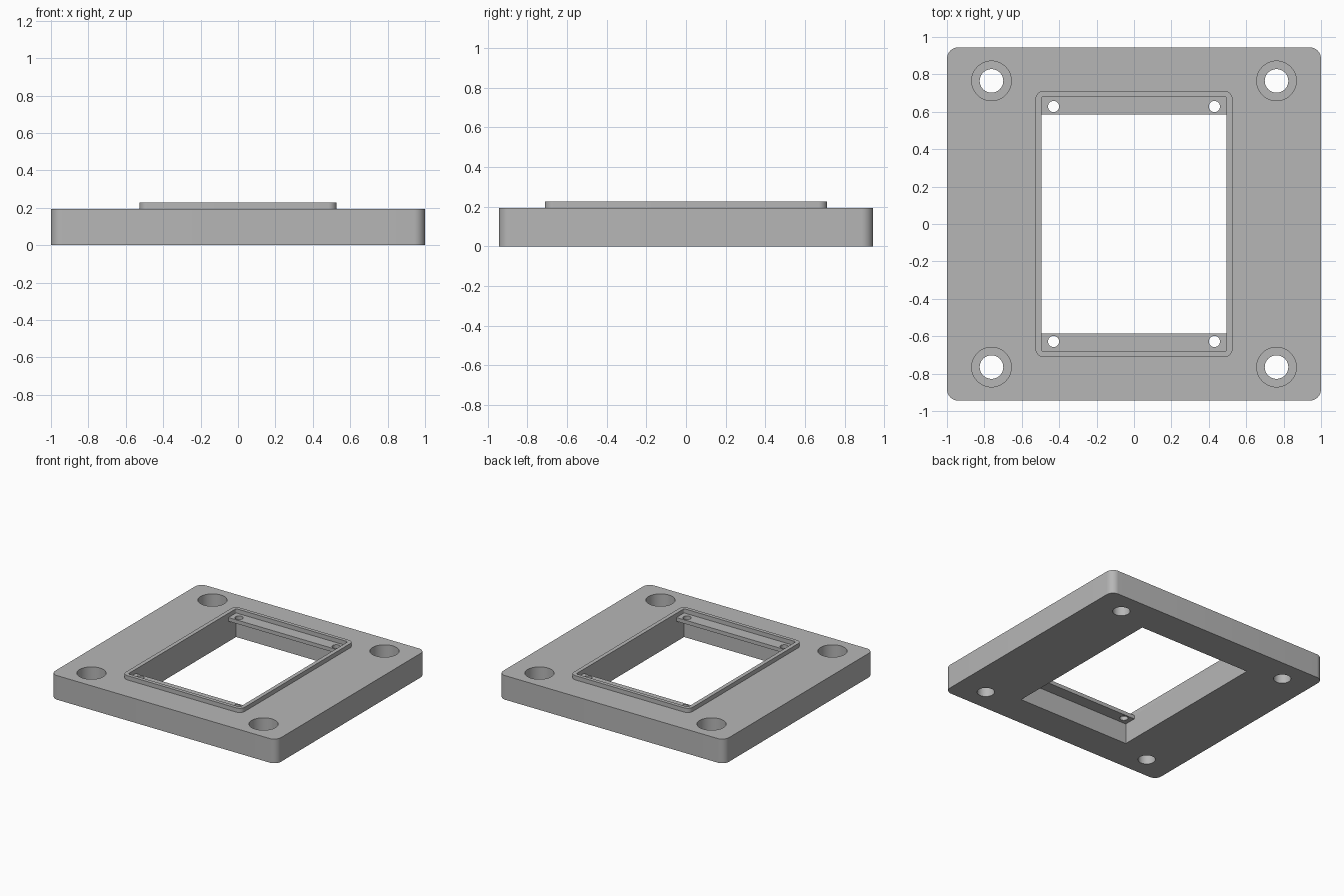
import bpy, bmesh
from math import sin, cos, pi, radians

default = bpy.data.objects.get("Cube")
if default:
    bpy.data.objects.remove(default, do_unlink=True)

grey = bpy.data.materials.new("plain grey")
grey.use_nodes = True
grey.diffuse_color = (0.47, 0.47, 0.47, 1)
grey.node_tree.nodes["Principled BSDF"].inputs["Base Color"].default_value = grey.diffuse_color

PLATE_TOP, LIP_TOP = 0.193, 0.227
OPEN_X, OPEN_Y = 0.495, 0.683


def rounded_rect(hx, hy, r=0, steps=10, cx=0, cy=0):
    """Outline of a rectangle with half sizes hx, hy and corner radius r."""
    if r == 0:
        return [(cx + sx * hx, cy + sy * hy) for sx, sy in ((1, 1), (-1, 1), (-1, -1), (1, -1))]
    points = []
    for corner, (sx, sy) in enumerate(((1, 1), (-1, 1), (-1, -1), (1, -1))):
        for i in range(steps + 1):
            a = (corner + i / steps) * pi / 2
            points.append((cx + sx * (hx - r) + r * cos(a), cy + sy * (hy - r) + r * sin(a)))
    return points


def circle(cx, cy, r, sides=48):
    return [(cx + r * cos(2 * pi * i / sides), cy + r * sin(2 * pi * i / sides)) for i in range(sides)]


def prism(name, outline, z0, z1):
    """Extrude a flat outline from z0 to z1."""
    bm = bmesh.new()
    face = bm.faces.new([bm.verts.new((x, y, z0)) for x, y in outline])
    top = bmesh.ops.extrude_face_region(bm, geom=[face])["geom"]
    bmesh.ops.translate(bm, vec=(0, 0, z1 - z0),
                        verts=[v for v in top if isinstance(v, bmesh.types.BMVert)])
    bmesh.ops.recalc_face_normals(bm, faces=bm.faces)
    mesh = bpy.data.meshes.new(name)
    bm.to_mesh(mesh)
    bm.free()
    mesh.materials.append(grey)
    obj = bpy.data.objects.new(name, mesh)
    bpy.context.collection.objects.link(obj)
    return obj


def activate(obj):
    bpy.ops.object.select_all(action='DESELECT')
    obj.select_set(True)
    bpy.context.view_layer.objects.active = obj


def cut(obj, outline, z0, z1):
    """Subtract an extruded outline from the object."""
    cutter = prism("cutter", outline, z0, z1)
    cutter.hide_render = True
    mod = obj.modifiers.new("cut", 'BOOLEAN')
    mod.operation, mod.solver, mod.object = 'DIFFERENCE', 'EXACT', cutter
    activate(obj)
    bpy.ops.object.modifier_apply(modifier=mod.name)
    bpy.data.objects.remove(cutter, do_unlink=True)


def finish(obj):
    activate(obj)
    bpy.ops.object.shade_smooth_by_angle(angle=radians(30))


# Base plate with a window and four counterbored mounting holes
plate = prism("base_plate", rounded_rect(1, 0.944, 0.06), 0, PLATE_TOP)
cut(plate, rounded_rect(OPEN_X, OPEN_Y), -0.1, 0.4)
for sx in (-1, 1):
    for sy in (-1, 1):
        x, y = sx * 0.762, sy * 0.765
        cut(plate, circle(x, y, 0.063), -0.1, 0.4)
        cut(plate, circle(x, y, 0.106), 0.075, 0.4)
finish(plate)

# Raised lip around the window
lip = prism("window_lip", rounded_rect(0.527, 0.712, 0.045), PLATE_TOP, LIP_TOP)
cut(lip, rounded_rect(OPEN_X, OPEN_Y, 0.012, 5), 0.1, 0.4)
finish(lip)

# Thin ledges with screw holes at both ends of the window
for name, sy in (("front_ledge", -1), ("back_ledge", 1)):
    ledge = prism(name, rounded_rect(OPEN_X, 0.0485, cy=sy * 0.6345), 0.163, PLATE_TOP)
    for sx in (-1, 1):
        cut(ledge, circle(sx * 0.43, sy * 0.628, 0.03, 32), 0.1, 0.4)
    finish(ledge)
